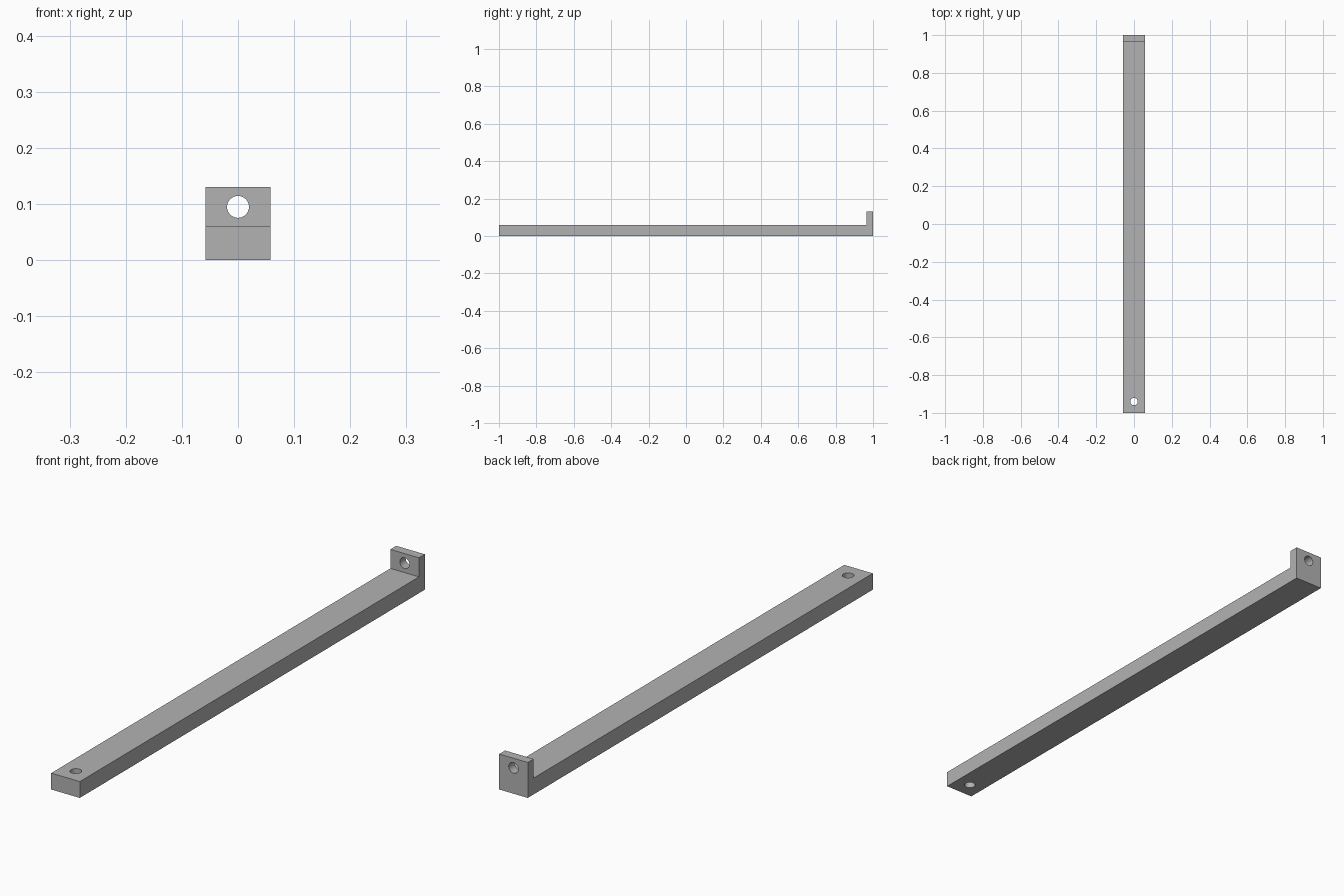
import bpy
import bmesh
from mathutils import Matrix, Vector

cube = bpy.data.objects.get("Cube")
if cube:
    bpy.data.objects.remove(cube, do_unlink=True)

HALF_WIDTH = 0.058
BAR_TOP = 0.06
TAB_TOP = 0.13
TAB_FRONT = 0.966
HOLE_RADIUS = 0.0195

grey = bpy.data.materials.new("plain grey")
grey.use_nodes = True
grey.diffuse_color = (0.45, 0.45, 0.45, 1)
grey.node_tree.nodes["Principled BSDF"].inputs["Base Color"].default_value = grey.diffuse_color


def add_object(name, bm):
    bmesh.ops.recalc_face_normals(bm, faces=bm.faces)
    mesh = bpy.data.meshes.new(name)
    bm.to_mesh(mesh)
    bm.free()
    mesh.materials.append(grey)
    obj = bpy.data.objects.new(name, mesh)
    bpy.context.collection.objects.link(obj)
    return obj


def drill(target, name, centre, rotation):
    """Cut a round through hole along the rotated z axis."""
    bm = bmesh.new()
    bmesh.ops.create_cone(bm, cap_ends=True, segments=48, radius1=HOLE_RADIUS,
                          radius2=HOLE_RADIUS, depth=0.1,
                          matrix=Matrix.Translation(centre) @ rotation)
    cutter = add_object(name, bm)
    cutter.hide_render = True
    cutter.hide_set(True)
    cutter.display_type = 'WIRE'
    mod = target.modifiers.new(name, 'BOOLEAN')
    mod.operation = 'DIFFERENCE'
    mod.solver = 'EXACT'
    mod.object = cutter
    return cutter


# L-shaped side profile extruded across the width
profile = [(-1, 0), (1, 0), (1, TAB_TOP), (TAB_FRONT, TAB_TOP),
           (TAB_FRONT, BAR_TOP), (-1, BAR_TOP)]
bm = bmesh.new()
side = bm.faces.new([bm.verts.new((-HALF_WIDTH, y, z)) for y, z in profile])
extruded = bmesh.ops.extrude_face_region(bm, geom=[side])["geom"]
bmesh.ops.translate(bm, vec=Vector((2 * HALF_WIDTH, 0, 0)),
                    verts=[v for v in extruded if isinstance(v, bmesh.types.BMVert)])
bar = add_object("bracket_bar", bm)

# Vertical hole in the front end, horizontal hole in the upright tab
cutters = [
    drill(bar, "bar_hole_cutter", (0, -0.94, BAR_TOP / 2), Matrix.Identity(4)),
    drill(bar, "tab_hole_cutter", (0, 0.983, 0.095), Matrix.Rotation(1.5707963, 4, 'X')),
]

# Apply the cuts and drop the cutters
bpy.ops.object.select_all(action='DESELECT')
bar.select_set(True)
bpy.context.view_layer.objects.active = bar
for mod in list(bar.modifiers):
    bpy.ops.object.modifier_apply(modifier=mod.name)
for cutter in cutters:
    bpy.data.objects.remove(cutter, do_unlink=True)
bpy.ops.object.shade_smooth_by_angle()
